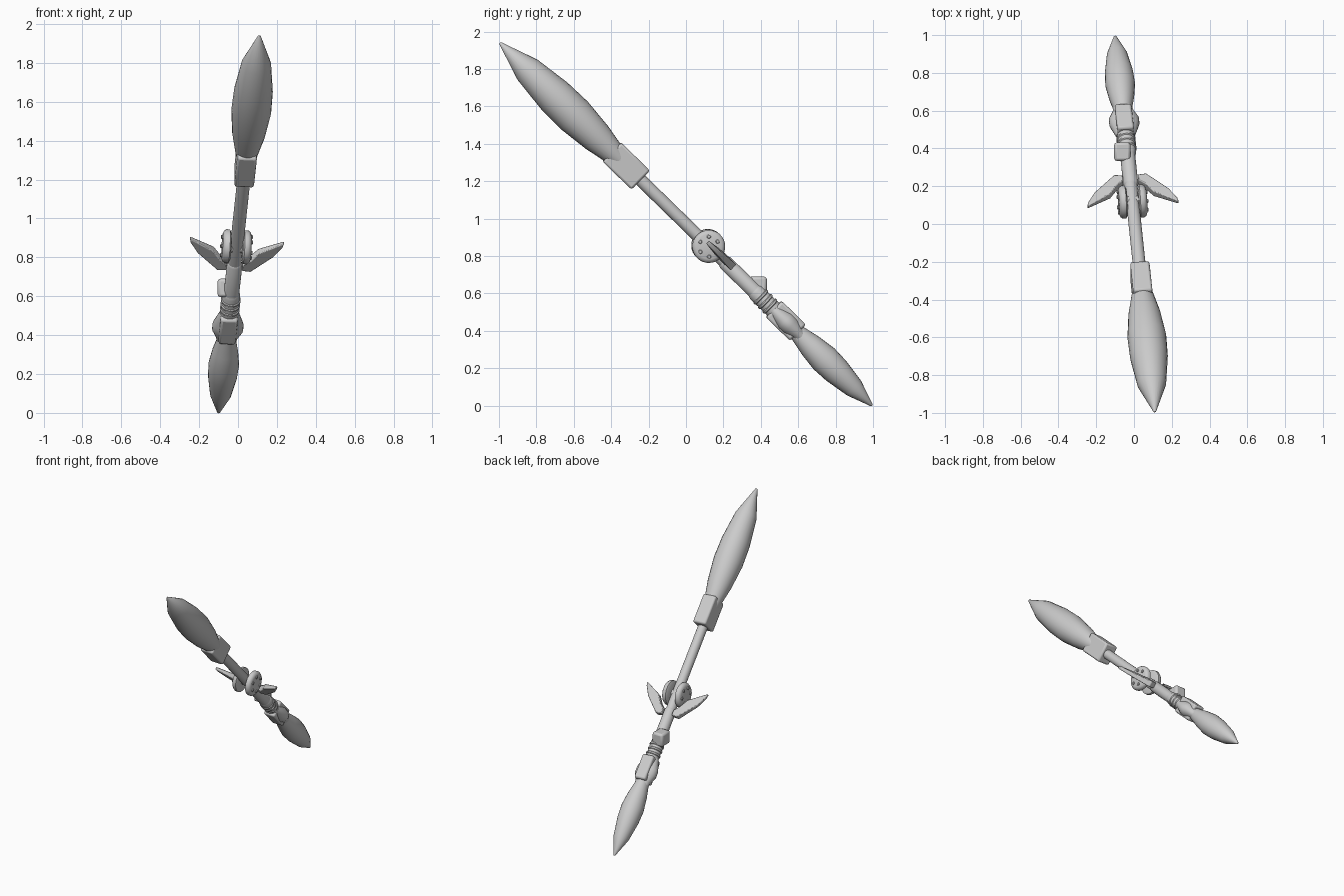
import bpy, bmesh, math
from mathutils import Matrix, Vector

cube = bpy.data.objects.get("Cube")
if cube:
    bpy.data.objects.remove(cube, do_unlink=True)

grey = bpy.data.materials.new("plain_grey")
grey.use_nodes = True
colour = (0.6, 0.6, 0.6, 1)
grey.diffuse_color = colour
grey.node_tree.nodes["Principled BSDF"].inputs["Base Color"].default_value = colour

# Weapon frame: local z runs along the shaft from the lower tip to the upper tip
low, high = Vector((-0.1, 0.995, 0.0)), Vector((0.11, -0.995, 1.94))
along = (high - low).normalized()
across = (Vector((1, 0, 0)) - along * along.x).normalized()
up = along.cross(across)
frame = Matrix((across, up, along)).transposed().to_4x4()
frame.translation = low
length = (high - low).length


def finish(name, bm, angle=35, bevel=0, world=frame):
    bmesh.ops.recalc_face_normals(bm, faces=bm.faces)
    mesh = bpy.data.meshes.new(name)
    bm.to_mesh(mesh)
    bm.free()
    mesh.materials.append(grey)
    ob = bpy.data.objects.new(name, mesh)
    bpy.context.collection.objects.link(ob)
    ob.matrix_world = world
    if bevel:
        mod = ob.modifiers.new("soft_edges", "BEVEL")
        mod.width, mod.segments = bevel, 2
    bpy.ops.object.select_all(action="DESELECT")
    ob.select_set(True)
    bpy.context.view_layer.objects.active = ob
    bpy.ops.object.shade_smooth_by_angle(angle=math.radians(angle))
    return ob


def lathe(name, profile, sides=24, angle=35, place=Matrix()):
    """Spin (radius, height) points round local z and cap the ends."""
    bm = bmesh.new()
    rings = []
    for r, z in profile:
        turn = [2 * math.pi * i / sides for i in range(sides)]
        rings.append([bm.verts.new((r * math.cos(a), r * math.sin(a), z)) for a in turn])
    for a, b in zip(rings, rings[1:]):
        for i in range(sides):
            j = (i + 1) % sides
            bm.faces.new((a[i], a[j], b[j], b[i]))
    bm.faces.new(rings[0])
    bm.faces.new(rings[-1])
    return finish(name, bm, angle, 0, frame @ place)


def block(name, centre, size, bevel=0.01, world=frame):
    bm = bmesh.new()
    bmesh.ops.create_cube(bm, size=1)
    bmesh.ops.scale(bm, vec=size, verts=bm.verts)
    bmesh.ops.translate(bm, vec=centre, verts=bm.verts)
    return finish(name, bm, 35, bevel, world)


# Long upper blade and short lower blade
lathe("upper_blade", [(0.045, 1.86), (0.06, 1.93), (0.085, 2.06), (0.103, 2.23),
                      (0.1, 2.38), (0.076, 2.58), (0.008, length - 0.005), (0.003, length)])
lathe("lower_blade", [(0.003, 0), (0.008, 0.006), (0.054, 0.135), (0.075, 0.27), (0.079, 0.36),
                      (0.066, 0.46), (0.047, 0.55), (0.04, 0.6)])

# Shaft, sleeve and grip rings
lathe("shaft", [(0.034, 0.6), (0.034, 1.8)])
lathe("sleeve", [(0.04, 0.7), (0.04, 1.1), (0.034, 1.11)])
lathe("lower_sleeve", [(0.046, 0.72), (0.046, 0.87), (0.04, 0.885)])
for i in range(3):
    z = 0.765 + 0.035 * i
    lathe("grip_ring", [(0.045, z - 0.01), (0.051, z - 0.005), (0.051, z + 0.005), (0.045, z + 0.01)])

# Upper blade collar
block("upper_collar", (0, 0, 1.843), (0.102, 0.142, 0.215), 0.012)

# Lower emitter: squared core with flared cheeks
block("lower_collar", (0, 0.003, 0.65), (0.088, 0.122, 0.18), 0.012)
lathe("collar_flare", [(0.05, 0.53), (0.056, 0.56), (0.08, 0.615), (0.08, 0.655), (0.05, 0.74)],
      place=Matrix.Diagonal((1, 0.72, 1, 1)))

# Switch box set upright on the shaft
block("switch_box", (-0.062, 0.383, 0.643), (0.086, 0.098, 0.094), 0.014, Matrix())

# Paired pivot wheels with bolts, and swept guard fins
hub = 1.227
lathe("axle", [(0.03, -0.06), (0.03, 0.06)],
      place=Matrix.Translation((0, 0, hub)) @ Matrix.Rotation(math.pi / 2, 4, "Y"))
fin = [(0.243, 1.265), (0.237, 1.235), (0.195, 1.165), (0.085, 1.055),
       (0.04, 1.06), (0.04, 1.1), (0.075, 1.13), (0.115, 1.19)]
for side, word in ((1, "left"), (-1, "right")):
    place = Matrix.Translation((0, 0, hub)) @ Matrix.Rotation(side * math.pi / 2, 4, "Y")
    lathe(word + "_wheel", [(0.07, 0.03), (0.087, 0.038), (0.088, 0.056), (0.08, 0.068), (0.066, 0.074)],
          32, 45, place)
    for i in range(6):
        a = math.radians(60 * i + 15)
        spot = place @ Matrix.Translation((0.054 * math.cos(a), 0.054 * math.sin(a), 0))
        lathe(word + "_wheel_bolt", [(0.011, 0.06), (0.011, 0.078), (0.008, 0.081)], 10, 35, spot)
    bm = bmesh.new()
    layers = []
    for face in (1, -1):
        layers.append([bm.verts.new((side * x, 0.012 + face * (0.022 - 0.07 * max(0, x - 0.08)), z))
                       for x, z in fin])
    front, back = layers
    bm.faces.new(front)
    bm.faces.new(back)
    for i in range(len(fin)):
        j = (i + 1) % len(fin)
        bm.faces.new((front[i], front[j], back[j], back[i]))
    finish(word + "_guard_fin", bm, 30, 0.005)
